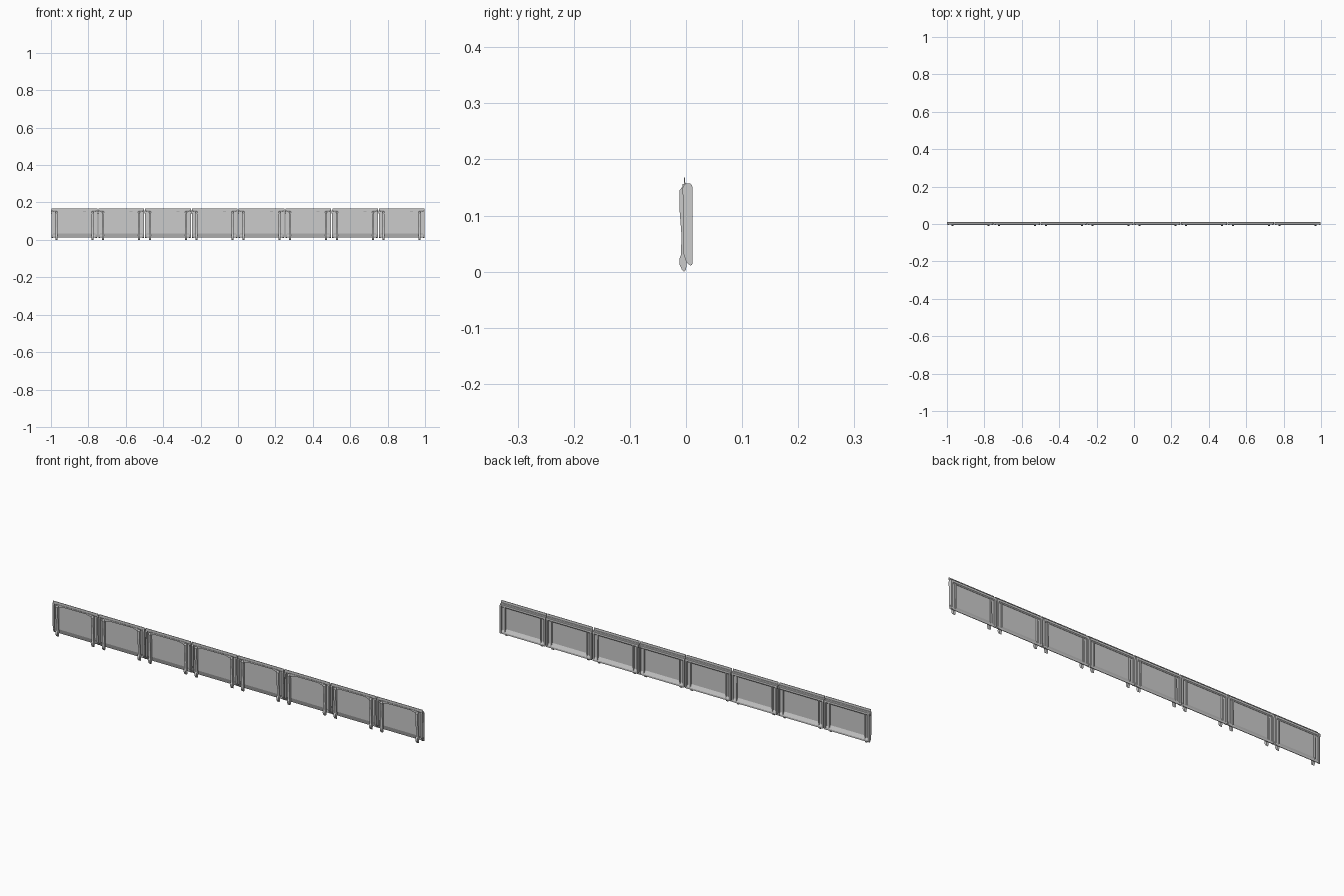
import bpy, bmesh

PITCH, COUNT = 0.25, 8


def prism(name, pts, axis, a, b):
    """Extrude a closed profile from a to b; axis x uses (y,z) points, axis y uses (x,z)."""
    bm = bmesh.new()
    put = (lambda t, p: (t, p[0], p[1])) if axis == 'x' else (lambda t, p: (p[0], t, p[1]))
    face = bm.faces.new([bm.verts.new(put(a, p)) for p in pts])
    ext = bmesh.ops.extrude_face_region(bm, geom=[face])
    verts = [v for v in ext['geom'] if isinstance(v, bmesh.types.BMVert)]
    d = b - a
    bmesh.ops.translate(bm, verts=verts, vec=(d, 0, 0) if axis == 'x' else (0, d, 0))
    bmesh.ops.recalc_face_normals(bm, faces=bm.faces)
    me = bpy.data.meshes.new(name)
    bm.to_mesh(me)
    bm.free()
    ob = bpy.data.objects.new(name, me)
    bpy.context.collection.objects.link(ob)
    return ob


# sheet profile: top fin, flat web and a lower lip sloping back
SHEET = [(-0.004, 0.168), (-0.002, 0.168), (-0.001, 0.155), (0.003, 0.150),
         (0.003, 0.036), (0.011, 0.020), (0.011, 0.012), (0.008, 0.012),
         (0.001, 0.034), (0.000, 0.148), (-0.004, 0.156)]
# rolled rail behind the top edge
RAIL = [(-0.003, 0.157), (0.008, 0.157), (0.011, 0.154), (0.011, 0.144),
        (0.007, 0.140), (0.002, 0.143)]
# upright at each panel end, folded like a shallow channel
END = [(-0.006, 0.150), (-0.003, 0.155), (0.009, 0.155), (0.012, 0.150),
       (0.012, 0.014), (0.008, 0.011), (0.001, 0.016), (-0.004, 0.030)]
# tapered front leg with a foot below the sheet
LEG = [(-0.006, 0.152), (0.002, 0.152), (0.003, 0.030), (0.000, 0.004),
       (-0.003, 0.000), (-0.007, 0.003), (-0.012, 0.014), (-0.012, 0.022),
       (-0.009, 0.030), (-0.008, 0.065), (-0.0115, 0.110), (-0.0115, 0.145)]

for i in range(COUNT):
    c = (i - (COUNT - 1) / 2) * PITCH
    prism("panel_sheet", SHEET, 'x', c - 0.121, c + 0.123)
    prism("top_rail", RAIL, 'x', c - 0.125, c + 0.120)
    for s in (-1, 1):
        e = c + s * 0.1175
        prism("end_upright", END, 'x', e - 0.004, e + 0.004)
        # margin plate joining leg and upright
        margin = [(c + s * 0.097, 0.018), (c + s * 0.118, 0.018),
                  (c + s * 0.118, 0.154), (c + s * 0.097, 0.154)]
        prism("side_margin", margin, 'y', 0.003, 0.006)
        # rib behind the sheet
        rib = [(0.002, 0.145), (0.010, 0.145), (0.011, 0.016), (0.002, 0.022)]
        r = c + s * 0.097
        prism("rear_rib", rib, 'x', r - 0.003, r + 0.003)
        leg = c + s * 0.096
        prism("front_leg", LEG, 'x', leg - 0.0055, leg + 0.0055)
        # short gusset in the upper corner
        gusset = [(c + s * 0.094, 0.156), (c + s * 0.060, 0.156),
                  (c + s * 0.062, 0.150), (c + s * 0.088, 0.143), (c + s * 0.094, 0.130)]
        prism("corner_gusset", gusset, 'y', -0.006, 0.002)
    # slim front bar under the fin
    bar = [(c - 0.092, 0.156), (c + 0.092, 0.156), (c + 0.092, 0.151), (c - 0.092, 0.149)]
    prism("front_bar", bar, 'y', -0.006, 0.001)
